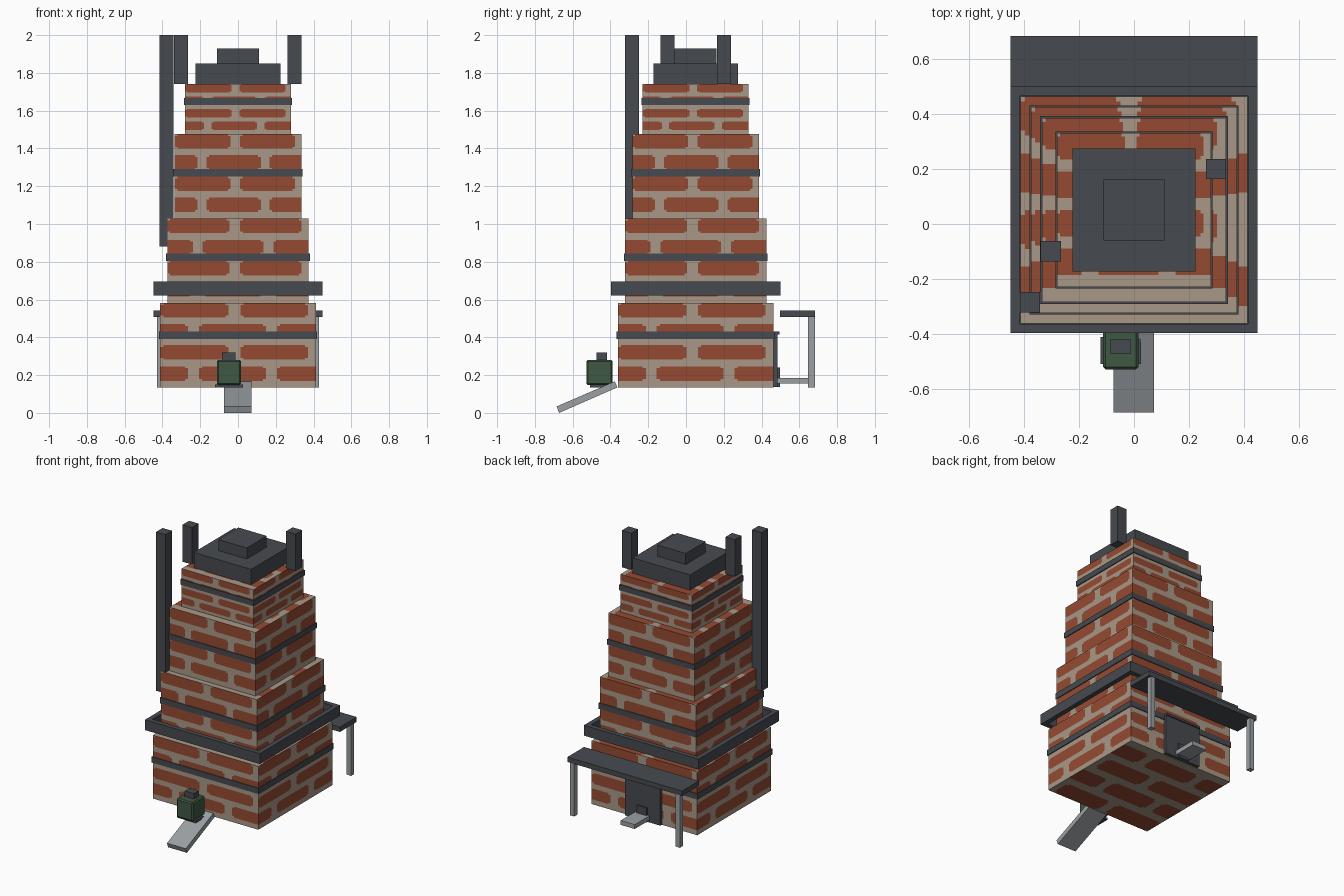
import bpy, bmesh
from mathutils import Vector

if "Cube" in bpy.data.objects:
    bpy.data.objects.remove(bpy.data.objects["Cube"])

CY = 0.051  # tower centre in y


def srgb(r, g, b):
    f = lambda c: c / 12.92 if c <= 0.04045 else ((c + 0.055) / 1.055) ** 2.4
    return (f(r / 255), f(g / 255), f(b / 255), 1)


def material(name, *rgb):
    m = bpy.data.materials.new(name)
    m.diffuse_color = srgb(*rgb)
    m.use_nodes = True
    m.node_tree.nodes["Principled BSDF"].inputs["Base Color"].default_value = m.diffuse_color
    return m


BRICK = material("red_brick", 149, 74, 50)
MORTAR = material("tan_mortar", 169, 153, 135)
IRON = material("dark_iron", 70, 74, 79)
STEEL = material("light_steel", 155, 160, 163)
GREEN = material("dark_green", 62, 88, 66)


def finish(bm, name, *mats):
    me = bpy.data.meshes.new(name)
    bm.to_mesh(me)
    bm.free()
    for m in mats:
        me.materials.append(m)
    ob = bpy.data.objects.new(name, me)
    bpy.context.collection.objects.link(ob)
    return ob


def add_box(bm, x0, x1, y0, y1, z0, z1):
    for v in bmesh.ops.create_cube(bm, size=1)["verts"]:
        v.co = Vector(((x0 + x1) / 2 + v.co.x * (x1 - x0),
                       (y0 + y1) / 2 + v.co.y * (y1 - y0),
                       (z0 + z1) / 2 + v.co.z * (z1 - z0)))


def box(name, mat, *bounds):
    bm = bmesh.new()
    add_box(bm, *bounds)
    return finish(bm, name, mat)


def block(name, mat, h, z0, z1):
    return box(name, mat, -h, h, CY - h, CY + h, z0, z1)


# Running bond: brick spans across one face, for alternating rows
ROWS = [[(0, .44), (.515, .95)], [(-.05, .18), (.25, .68), (.75, 1.05)]]
# Each row from its top: start, end, corner inset (None = mortar joint)
STRIPS = [(0, .09, .02), (.09, .60, 0), (.60, .69, .02), (.69, 1, None)]


def brick_panel(bm, origin, right, down):
    """Flat wall cut into brick and mortar faces."""
    def quad(u0, u1, v0, v1, mi):
        if u1 - u0 < 1e-5:
            return
        pts = [(u0, v0), (u0, v1), (u1, v1), (u1, v0)]
        f = bm.faces.new([bm.verts.new(origin + right * u + down * v) for u, v in pts])
        f.material_index = mi

    for row in range(4):
        for s0, s1, inset in STRIPS:
            v0, v1, u = (row + s0) / 4, (row + s1) / 4, 0
            if inset is not None:
                for a, b in ROWS[row % 2]:
                    a, b = max(0, a + inset), min(1, b - inset)
                    quad(u, a, v0, v1, 1)
                    quad(a, b, v0, v1, 0)
                    u = b
            quad(u, 1, v0, v1, 1)


def brick_tier(name, h, z0, z1, bottom=False):
    bm = bmesh.new()
    down = Vector((0, 0, z0 - z1))
    for n in [(0, -1), (1, 0), (0, 1), (-1, 0)]:
        n = Vector((*n, 0))
        r = Vector((-n.y, n.x, 0))
        brick_panel(bm, Vector((0, CY, z1)) + (n - r) * h, r * 2 * h, down)
    brick_panel(bm, Vector((-h, CY + h, z1)), Vector((2 * h, 0, 0)), Vector((0, -2 * h, 0)))
    if bottom:
        brick_panel(bm, Vector((-h, CY - h, z0)), Vector((2 * h, 0, 0)), Vector((0, 2 * h, 0)))
    bmesh.ops.remove_doubles(bm, verts=bm.verts, dist=1e-5)
    finish(bm, name, BRICK, MORTAR)


# Stepped brick tower with one iron band around each tier
TIERS = [(.412, .135, .582, .39, .43), (.374, .582, 1.028, .803, .845),
         (.335, 1.028, 1.476, 1.252, 1.29), (.28, 1.476, 1.742, 1.63, 1.668)]
for i, (h, z0, z1, b0, b1) in enumerate(TIERS, 1):
    brick_tier(f"brick_tier_{i}", h, z0, z1, i == 1)
    block(f"iron_band_{i}", IRON, h + .006, b0, b1)

# Hollow gallery frame around the tower
bm = bmesh.new()
o, i = .448, .414
for s in (-1, 1):
    a, b = sorted((s * i, s * o))
    add_box(bm, -o, o, CY + a, CY + b, .622, .695)
    add_box(bm, a, b, CY - i, CY + i, .622, .695)
finish(bm, "gallery_frame", IRON)

# Cap and chimney stacks
block("cap_lower", IRON, .224, 1.742, 1.85)
block("cap_upper", IRON, .111, 1.85, 1.928)
for name, x, y, z0 in [("tall_stack", -.378, -.285, .88),
                       ("left_stack", -.302, -.099, 1.74),
                       ("right_stack", .298, .2, 1.74)]:
    box(name, IRON, x - .037, x + .037, y - .037, y + .037, z0, 2)

# Rear canopy and its posts
box("canopy", IRON, -.448, .448, .497, .684, .507, .541)
for side, s in (("left", -1), ("right", 1)):
    a, b = sorted((s * .395, s * .43))
    box(f"canopy_post_{side}", STEEL, a, b, .647, .682, .135, .507)

# Rear door, lintel, outlet and shelf
box("rear_door", IRON, -.138, .138, .455, .485, .138, .418)
box("door_lintel", IRON, -.138, .138, .455, .494, .415, .43)
box("door_outlet", IRON, -.04, .04, .48, .497, .138, .24)
box("outlet_shelf", STEEL, -.055, .055, .485, .65, .155, .186)

# Front ramp
bm = bmesh.new()
profile = [(-.685, .034), (-.672, 0), (-.363, .135), (-.377, .167)]
f = bm.faces.new([bm.verts.new((-.075, y, z)) for y, z in profile])
ext = bmesh.ops.extrude_face_region(bm, geom=[f])["geom"]
bmesh.ops.translate(bm, vec=(.147, 0, 0), verts=[g for g in ext if isinstance(g, bmesh.types.BMVert)])
bmesh.ops.recalc_face_normals(bm, faces=bm.faces)
finish(bm, "front_ramp", STEEL)

# Green control box with base plate and cap
green = box("control_box", GREEN, -.112, .016, -.528, -.388, .148, .281)
bev = green.modifiers.new("edge_bevel", "BEVEL")
bev.width, bev.segments = .008, 1
box("control_box_base", IRON, -.122, .026, -.508, -.41, .135, .15)
box("control_box_cap", IRON, -.085, -.012, -.473, -.418, .279, .319)
